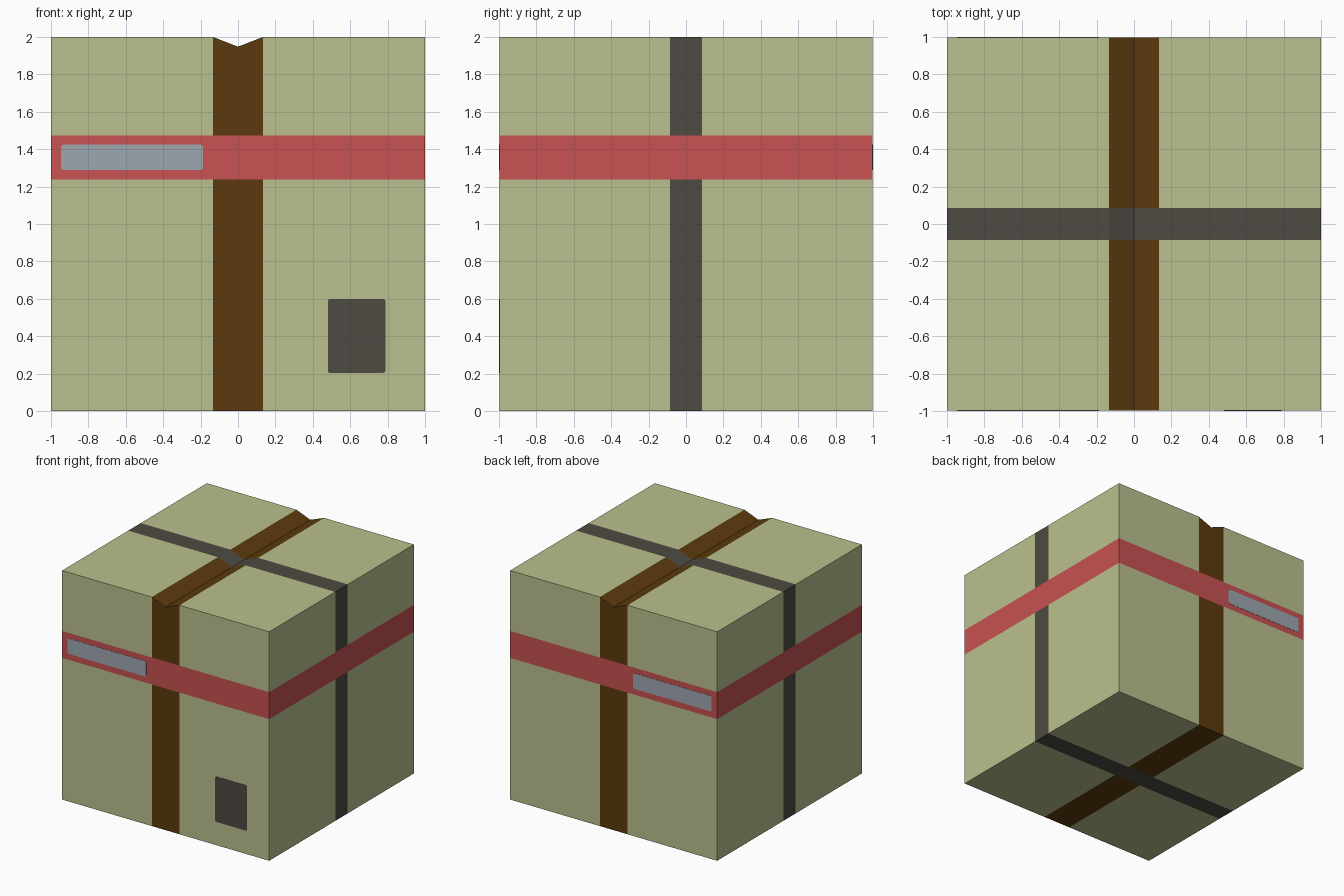
import bpy, bmesh
from mathutils import Vector

if "Cube" in bpy.data.objects:
    bpy.data.objects.remove(bpy.data.objects["Cube"])


def srgb(r, g, b):
    lin = [(c / 255 / 12.92) if c / 255 <= 0.04045 else ((c / 255 + 0.055) / 1.055) ** 2.4
           for c in (r, g, b)]
    return (*lin, 1.0)


def material(name, rgb):
    m = bpy.data.materials.new(name)
    m.diffuse_color = srgb(*rgb)
    m.use_nodes = True
    m.node_tree.nodes["Principled BSDF"].inputs["Base Color"].default_value = m.diffuse_color
    return m


CREAM = material("pale olive", (187, 192, 142))
BROWN = material("brown", (92, 58, 14))
DARK = material("charcoal", (78, 74, 66))
RED = material("red", (200, 82, 82))
GREY = material("blue grey", (157, 167, 175))

SEAM, STRAP = 0.134, 0.086       # half widths of the two vertical bands
RED_LOW, RED_HIGH = 1.237, 1.472
PLATE = 0.002


def finish(bm, name, mats):
    bmesh.ops.recalc_face_normals(bm, faces=bm.faces)
    mesh = bpy.data.meshes.new(name)
    bm.to_mesh(mesh)
    bm.free()
    for m in mats:
        mesh.materials.append(m)
    ob = bpy.data.objects.new(name, mesh)
    bpy.context.collection.objects.link(ob)
    return ob


# Box body: profile with a shallow V groove on top, extruded front to back
half = 1 - PLATE
profile = [(-1, 0), (1, 0), (1, 2), (SEAM, 2), (0, 1.948), (-SEAM, 2), (-1, 2)]
bm = bmesh.new()
face = bm.faces.new([bm.verts.new((x, -half, z)) for x, z in profile])
ext = bmesh.ops.extrude_face_region(bm, geom=[face], use_keep_orig=True)
bmesh.ops.translate(bm, vec=(0, 2 * half, 0),
                    verts=[v for v in ext["geom"] if isinstance(v, bmesh.types.BMVert)])

# Cut the surface along every band edge
cuts = [("X", -SEAM), ("X", SEAM), ("Y", -STRAP), ("Y", STRAP), ("Z", RED_LOW), ("Z", RED_HIGH)]
axes = {"X": Vector((1, 0, 0)), "Y": Vector((0, 1, 0)), "Z": Vector((0, 0, 1))}
for axis, pos in cuts:
    bmesh.ops.bisect_plane(bm, geom=bm.verts[:] + bm.edges[:] + bm.faces[:], dist=1e-5,
                           plane_co=axes[axis] * pos, plane_no=axes[axis])

# Colour by position: red ring over charcoal strap over brown seam
for f in bm.faces:
    c = f.calc_center_bounds()
    if RED_LOW < c.z < RED_HIGH:
        f.material_index = 3
    elif abs(c.y) < STRAP:
        f.material_index = 2
    elif abs(c.x) < SEAM:
        f.material_index = 1
finish(bm, "box_body", [CREAM, BROWN, DARK, RED])


# Thin plates with slightly rounded corners
def plate(name, x0, x1, z0, z1, side, mat):
    bm = bmesh.new()
    bmesh.ops.create_cube(bm, size=1)
    for v in bm.verts:
        v.co = ((x0 + x1) / 2 + v.co.x * (x1 - x0),
                side * (1 - PLATE) + v.co.y * 2 * PLATE,
                (z0 + z1) / 2 + v.co.z * (z1 - z0))
    corners = [e for e in bm.edges if abs(e.verts[0].co.y - e.verts[1].co.y) > PLATE]
    bmesh.ops.bevel(bm, geom=corners, offset=0.012, segments=2, profile=0.5, affect="EDGES")
    finish(bm, name, [mat])


for label, side in (("front", -1), ("back", 1)):
    plate(label + "_label", -0.947, -0.187, 1.289, 1.424, side, GREY)
plate("front_patch", 0.48, 0.788, 0.204, 0.6, -1, DARK)
